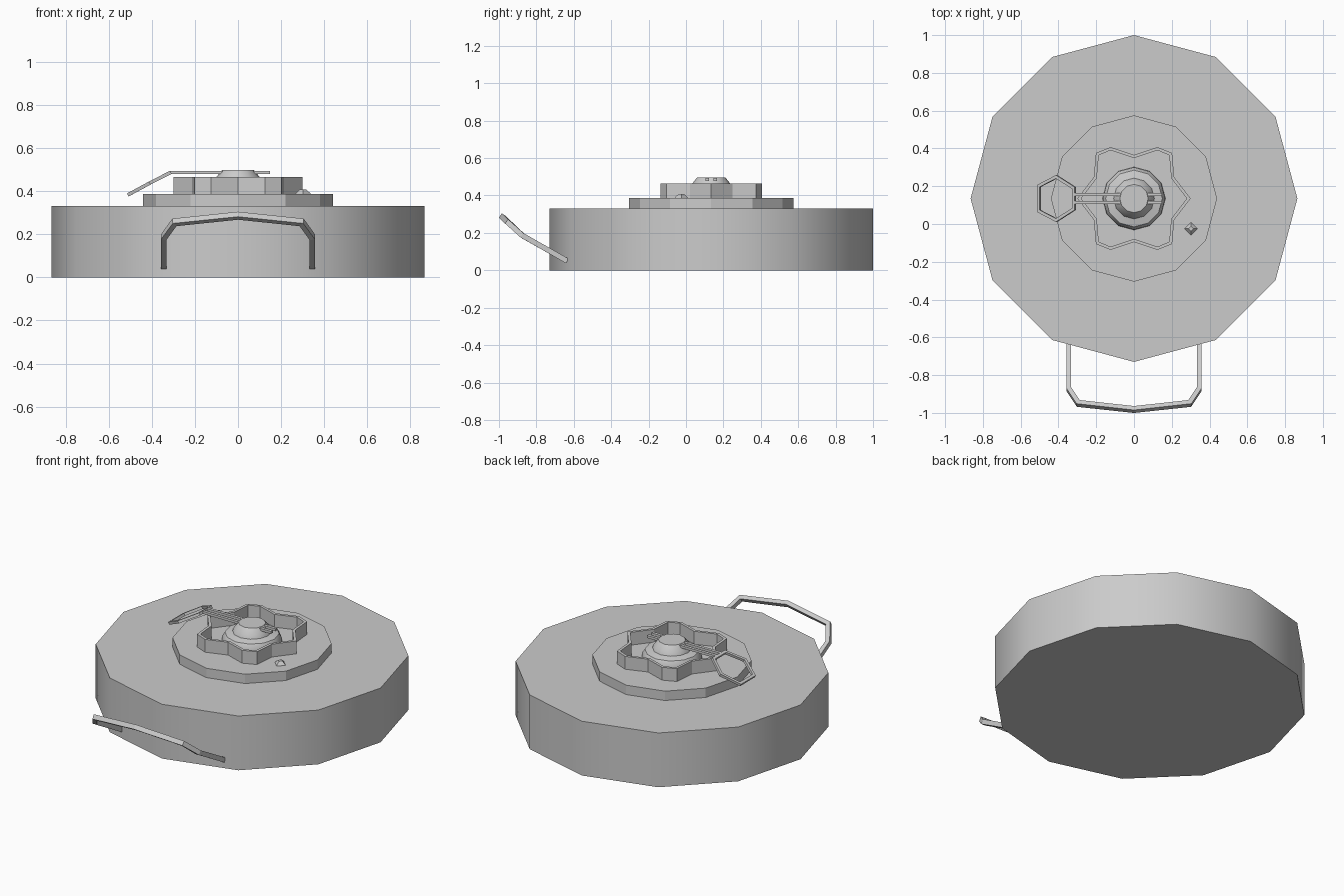
import bpy, bmesh
from math import sin, cos, pi, radians
from mathutils import Vector

cube = bpy.data.objects.get("Cube")
if cube:
    bpy.data.objects.remove(cube, do_unlink=True)

CY = 0.135  # the body sits behind the origin because of the front handle

metal = bpy.data.materials.new("light_grey_metal")
metal.use_nodes = True
GREY = (0.6, 0.6, 0.6, 1)
metal.diffuse_color = GREY
metal.node_tree.nodes["Principled BSDF"].inputs["Base Color"].default_value = GREY


def finish(name, bm, smooth=None):
    bmesh.ops.recalc_face_normals(bm, faces=bm.faces)
    mesh = bpy.data.meshes.new(name)
    bm.to_mesh(mesh)
    bm.free()
    mesh.materials.append(metal)
    obj = bpy.data.objects.new(name, mesh)
    bpy.context.collection.objects.link(obj)
    if smooth:
        bpy.ops.object.select_all(action='DESELECT')
        obj.select_set(True)
        bpy.context.view_layer.objects.active = obj
        bpy.ops.object.shade_smooth_by_angle(angle=radians(smooth))
    return obj


def bridge(bm, rings, closed=False):
    """Join successive vertex rings with quads."""
    pairs = list(zip(rings, rings[1:]))
    if closed:
        pairs.append((rings[-1], rings[0]))
    for a, b in pairs:
        for i in range(len(a)):
            j = (i + 1) % len(a)
            bm.faces.new((a[i], a[j], b[j], b[i]))
    if not closed:
        bm.faces.new(rings[0])
        bm.faces.new(rings[-1])


def lathe(name, profile, sides=12, centre=(0, CY), smooth=None):
    bm = bmesh.new()
    rings = []
    for r, z in profile:
        angles = [2 * pi * i / sides for i in range(sides)]
        rings.append([bm.verts.new((centre[0] + r * cos(a), centre[1] + r * sin(a), z))
                      for a in angles])
    bridge(bm, rings)
    return finish(name, bm, smooth)


def sweep(name, path, normal, width, height, closed=False, smooth=None):
    """Mitred rectangular bar along a path lying roughly square to normal."""
    bm = bmesh.new()
    pts = [Vector(p) for p in path]
    normal = Vector(normal).normalized()
    n, rings = len(pts), []
    for i, p in enumerate(pts):
        back = p - pts[i - 1] if closed or i else pts[1] - p
        ahead = pts[(i + 1) % n] - p if closed or i < n - 1 else back
        back, ahead = back.normalized(), ahead.normalized()
        t = (back + ahead).normalized()
        side = t.cross(normal).normalized()
        up = side.cross(t)
        w = side * width / 2 / max(0.5, t.dot(ahead))
        h = up * height / 2
        rings.append([bm.verts.new(p + v) for v in (w + h, h - w, -w - h, w - h)])
    bridge(bm, rings, closed)
    return finish(name, bm, smooth)


# Stacked round body
lathe("main_body", [(0.865, 0), (0.865, 0.33)], smooth=40)
lathe("top_plate", [(0.44, 0.325), (0.44, 0.387)])
lathe("pressure_dome", [(0.167, 0.38), (0.165, 0.41), (0.15, 0.435), (0.108, 0.445),
                        (0.1, 0.466), (0.075, 0.497)], smooth=35)
lathe("indicator_stud", [(0.038, 0.38), (0.034, 0.39), (0.014, 0.408)], sides=4,
      centre=(0.302, -0.025))

# Scalloped collar: one quarter mirrored into a closed outline
quarter = [(0.29, 0), (0.205, 0.11), (0.194, 0.235), (0.124, 0.264), (0, 0.222)]
half = quarter + [(-x, y) for x, y in reversed(quarter[:-1])]
outline = half + [(x, -y) for x, y in reversed(half[1:-1])]
sweep("scalloped_collar", [(x, CY + y, 0.424) for x, y in outline], (0, 0, 1),
      0.016, 0.082, closed=True)

# Twin safety pin bars through the dome, with a tilted pull ring
for label, dy in (("front", -0.021), ("rear", 0.021)):
    sweep(label + "_pin_bar", [(-0.315, CY + dy, 0.486), (0.148, CY + dy, 0.486)],
          (0, 0, 1), 0.018, 0.015)
ring = [(-0.318, 0.056, 0.484), (-0.41, 0.115, 0.437), (-0.504, 0.066, 0.386)]
ring += [(x, -y, z) for x, y, z in reversed(ring)]
sweep("pull_ring", [(x, CY + y, z) for x, y, z in ring], (-0.46, 0, 0.89),
      0.016, 0.016, closed=True)

# Carrying handle at the front
arm = [(0.345, -0.635, 0.05), (0.345, -0.875, 0.186), (0.295, -0.95, 0.255)]
path = arm + [(0, -0.982, 0.286)] + [(-x, y, z) for x, y, z in reversed(arm)]
sweep("carry_handle", path, (0, 0.55, 0.83), 0.025, 0.028)
